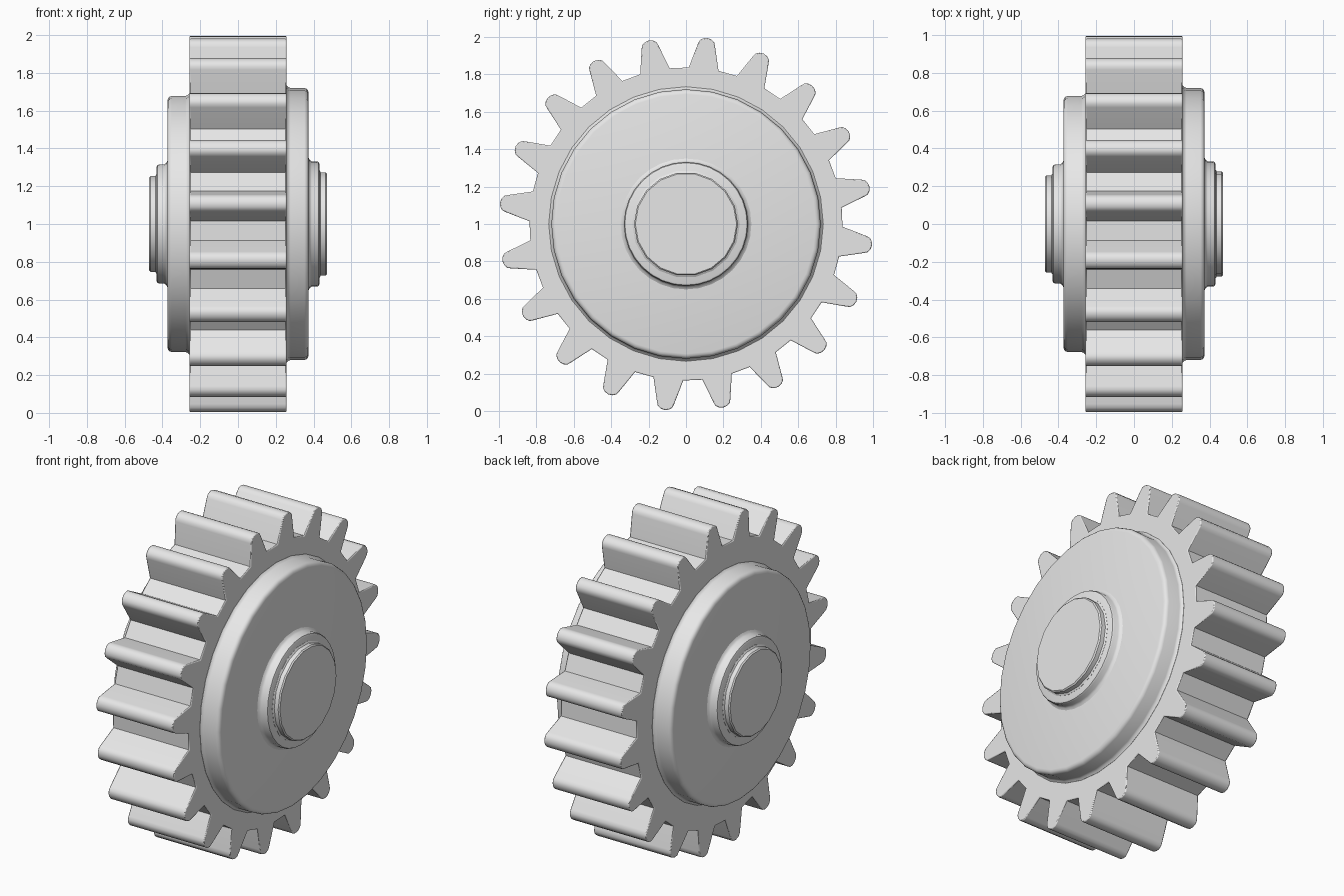
import bpy
import bmesh
from math import cos, sin, pi, radians
from mathutils import Matrix

cube = bpy.data.objects.get("Cube")
if cube:
    bpy.data.objects.remove(cube, do_unlink=True)

GREY = (0.8, 0.8, 0.8, 1)
steel = bpy.data.materials.new("plain grey")
steel.use_nodes = True
steel.diffuse_color = GREY
steel.node_tree.nodes["Principled BSDF"].inputs["Base Color"].default_value = GREY


def finish(name, bm):
    """Turn the bmesh into a smooth-shaded object on the wheel's axle."""
    bmesh.ops.recalc_face_normals(bm, faces=bm.faces)
    mesh = bpy.data.meshes.new(name)
    bm.to_mesh(mesh)
    bm.free()
    mesh.materials.append(steel)
    obj = bpy.data.objects.new(name, mesh)
    obj.location.z = 1
    bpy.context.collection.objects.link(obj)
    bpy.ops.object.select_all(action="DESELECT")
    obj.select_set(True)
    bpy.context.view_layer.objects.active = obj
    bpy.ops.object.shade_smooth_by_angle(angle=radians(35))
    return obj


def lathe(name, profile, side, segments):
    """Revolve (distance along x, radius) points around the axle and close the ends."""
    bm = bmesh.new()
    rings = []
    for x, r in profile:
        angles = [2 * pi * i / segments for i in range(segments)]
        rings.append([bm.verts.new((side * x, r * cos(a), r * sin(a))) for a in angles])
    for low, high in zip(rings, rings[1:]):
        for i in range(segments):
            j = (i + 1) % segments
            bm.faces.new((low[i], low[j], high[j], high[i]))
    bm.faces.new(rings[0])
    bm.faces.new(rings[-1])
    return finish(name, bm)


# Toothed rim: one tooth outline repeated around the axle, then extruded
TEETH = 20
FIRST = radians(11.5)
HALF_WIDTH = 0.257
ROOT = 0.837
root_half = radians(5.5)
tip_half, tip_start = 0.046, 0.964
tooth = [(ROOT * cos(root_half), -ROOT * sin(root_half))]
for k in range(7):
    a = -pi / 2 + pi * k / 6
    tooth.append((tip_start + 0.037 * cos(a), tip_half * sin(a)))
tooth.append((ROOT * cos(root_half), ROOT * sin(root_half)))

bm = bmesh.new()
outline = []
for t in range(TEETH):
    turn = Matrix.Rotation(FIRST + 2 * pi * t / TEETH, 2)
    for p in tooth:
        y, z = turn[0][0] * p[0] + turn[0][1] * p[1], turn[1][0] * p[0] + turn[1][1] * p[1]
        outline.append(bm.verts.new((-HALF_WIDTH, y, z)))
face = bm.faces.new(outline)
extruded = bmesh.ops.extrude_face_region(bm, geom=[face], use_keep_orig=True)
moved = [v for v in extruded["geom"] if isinstance(v, bmesh.types.BMVert)]
bmesh.ops.translate(bm, verts=moved, vec=(2 * HALF_WIDTH, 0, 0))
rim = finish("toothed_rim", bm)
bevel = rim.modifiers.new("edge bevel", "BEVEL")
bevel.width = 0.005
bevel.segments = 2
bevel.limit_method = "ANGLE"
bevel.angle_limit = radians(80)

# Stepped hub on each side: flange, boss and axle cap, the left one a little larger
for label, side, flange, boss, cap in (
    ("left", 1, 0.72, 0.332, 0.278),
    ("right", -1, 0.678, 0.316, 0.257),
):
    lathe(label + "_flange", [
        (0.2, flange + 0.014), (0.258, flange + 0.014), (0.266, flange + 0.004),
        (0.278, flange), (0.352, flange), (0.364, flange - 0.005),
        (0.371, flange - 0.014), (0.374, flange - 0.026),
    ], side, 32)
    lathe(label + "_boss", [
        (0.36, boss + 0.018), (0.374, boss + 0.018), (0.38, boss + 0.007),
        (0.39, boss), (0.418, boss), (0.427, boss - 0.005), (0.431, boss - 0.015),
    ], side, 32)
    lathe(label + "_axle_cap", [
        (0.42, cap + 0.01), (0.432, cap + 0.01), (0.438, cap),
        (0.464, cap), (0.471, cap - 0.007),
    ], side, 18)
